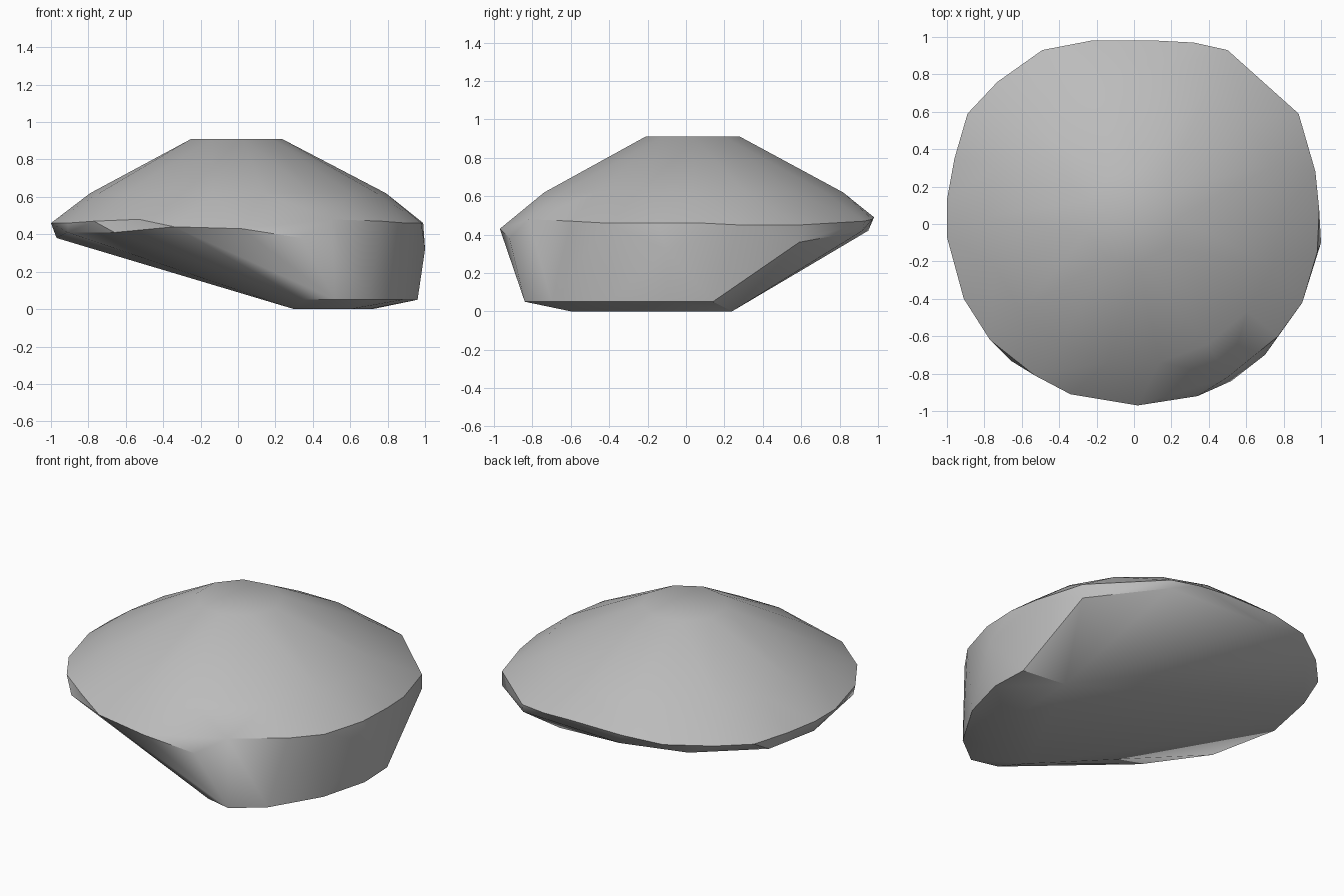
import bpy
import bmesh
import math

# Remove the default object
default = bpy.data.objects.get("Cube")
if default:
    bpy.data.objects.remove(default, do_unlink=True)


def make_material(name, value):
    mat = bpy.data.materials.new(name)
    mat.use_nodes = True
    colour = (value, value, value, 1)
    mat.diffuse_color = colour
    mat.node_tree.nodes["Principled BSDF"].inputs["Base Color"].default_value = colour
    return mat


def ring(count, radius, centre_x, centre_y, height, turn=0):
    """Evenly spaced corner points around a horizontal circle."""
    angles = [math.tau * (i + turn) / count for i in range(count)]
    return [(centre_x + radius * math.cos(a), centre_y + radius * math.sin(a), height)
            for a in angles]


# Small flat crown and the shoulder of the dome
crown = ring(9, .25, -.015, .035, .91)
shoulder = ring(18, .79, 0, .04, .62)

# Widest edge, counter-clockwise from the left side
rim = [
    (.99, .08, .46), (.97, .28, .45), (.88, .59, .45), (.5, .93, .47),
    (.32, .97, .48), (.13, .98, .49), (-.23, .98, .49), (-.49, .93, .48),
    (-.73, .76, .47), (-.89, .59, .46), (-.96, .35, .46), (-1, .13, .46),
    (-1, -.07, .46), (-.91, -.4, .46), (-.77, -.62, .47), (-.53, -.81, .48),
    (-.34, -.91, .44), (.02, -.97, .43), (.34, -.92, .38), (.5, -.82, .48),
    (.77, -.6, .47), (.9, -.42, .46), (.98, -.15, .46),
]

# Lower lip where the underside meets the rim
lip = [
    (.88, .59, .36), (.5, .92, .42), (-.2, .95, .42), (-.6, .83, .42),
    (-.9, .45, .38), (-.97, .1, .38), (-.91, -.38, .41), (-.66, -.73, .41),
]

# Foot of the steep wall, then the flat base it stands on
foot = [
    (.35, -.8, .05), (.52, -.84, .05), (.7, -.7, .05), (.88, -.4, .05),
    (.96, -.1, .05), (.95, .14, .05), (1, -.1, .32),
]
base = [(.3, -.6, 0), (.6, -.6, 0), (.7, -.3, 0), (.72, .24, 0)]

# Wrap the points in one faceted stone skin
mesh = bpy.data.meshes.new("rock")
bm = bmesh.new()
for point in crown + shoulder + rim + lip + foot + base:
    bm.verts.new(point)
hull = bmesh.ops.convex_hull(bm, input=bm.verts[:])
loose = [v for v in bm.verts if not v.link_faces]
bmesh.ops.delete(bm, geom=loose, context="VERTS")
bmesh.ops.recalc_face_normals(bm, faces=bm.faces[:])
bm.to_mesh(mesh)
bm.free()

rock = bpy.data.objects.new("rock", mesh)
bpy.context.collection.objects.link(rock)
mesh.materials.append(make_material("stone grey", .5))

# Soft dome, crisp breaks at the rim and underside
bpy.ops.object.select_all(action="DESELECT")
rock.select_set(True)
bpy.context.view_layer.objects.active = rock
bpy.ops.object.shade_smooth_by_angle(angle=math.radians(35))
